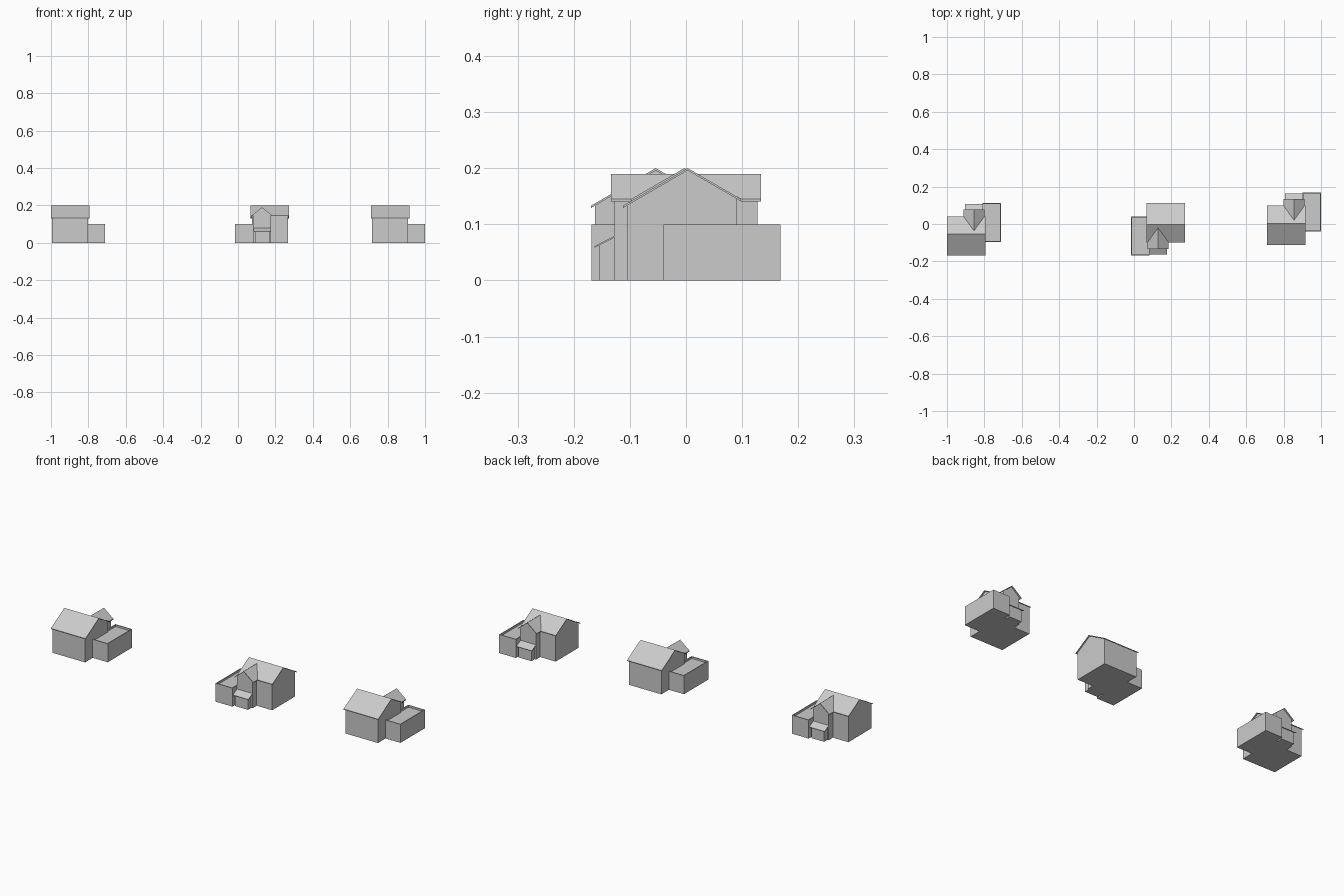
import bpy, bmesh, math
from mathutils import Matrix

if "Cube" in bpy.data.objects:
    bpy.data.objects.remove(bpy.data.objects["Cube"])

ROOF_T = 0.004
SLOPE = 0.58          # main roof pitch
RIDGE = 0.2


def finish(name, bm, place):
    bmesh.ops.recalc_face_normals(bm, faces=bm.faces)
    bm.transform(place)
    me = bpy.data.meshes.new(name)
    bm.to_mesh(me)
    bm.free()
    ob = bpy.data.objects.new(name, me)
    bpy.context.collection.objects.link(ob)
    return ob


def loft(name, ring_a, ring_b, place):
    """Solid between two matching outlines."""
    bm = bmesh.new()
    a = [bm.verts.new(p) for p in ring_a]
    b = [bm.verts.new(p) for p in ring_b]
    bm.faces.new(a)
    bm.faces.new(b)
    n = len(a)
    for i in range(n):
        j = (i + 1) % n
        bm.faces.new((a[i], a[j], b[j], b[i]))
    return finish(name, bm, place)


def along_x(name, profile, x0, x1, place):
    return loft(name, [(x0, y, z) for y, z in profile],
                [(x1, y, z) for y, z in profile], place)


def box(name, x0, x1, y0, y1, z1, place):
    return along_x(name, [(y0, 0), (y1, 0), (y1, z1), (y0, z1)], x0, x1, place)


def main_z(y):
    return RIDGE - SLOPE * abs(y)


def house(tag, x, y, turn):
    place = Matrix.Translation((x, y, 0)) @ Matrix.Rotation(turn, 4, 'Z')

    # Main block with gable ends
    t = ROOF_T * 0.9
    along_x(tag + "_main_walls",
            [(-0.088, 0), (0.108, 0), (0.108, main_z(0.108) - t),
             (0, RIDGE - t), (-0.088, main_z(0.088) - t)], 0.09, 0.284, place)

    # Main roof, longer at the back
    top = [(-0.095, main_z(0.095)), (0, RIDGE), (0.115, main_z(0.115))]
    along_x(tag + "_main_roof",
            top + [(py, pz - ROOF_T) for py, pz in reversed(top)],
            0.083, 0.29, place)

    # Front gable block
    cx, rz, ez = 0.1445, 0.19, 0.145
    half, wall = 0.056, 0.047
    pitch = (rz - ez) / half
    wz = rz - pitch * wall - t
    outline = [(cx - wall, 0), (cx + wall, 0), (cx + wall, wz),
               (cx, rz - t), (cx - wall, wz)]
    loft(tag + "_front_gable_walls", [(px, -0.124, pz) for px, pz in outline],
         [(px, -0.08, pz) for px, pz in outline], place)

    # Front gable roof, cut along the valleys with the main roof
    top = [(cx - half, ez), (cx, rz), (cx + half, ez)]
    ring = top + [(px, pz - ROOF_T) for px, pz in reversed(top)]
    back = [-(RIDGE - pz) / SLOPE for px, pz in top]
    back += back[::-1]
    loft(tag + "_front_gable_roof", [(px, -0.131, pz) for px, pz in ring],
         [(px, b, pz) for (px, pz), b in zip(ring, back)], place)

    # Porch with lean-to roof
    along_x(tag + "_porch", [(-0.152, 0), (-0.122, 0), (-0.122, 0.078),
                             (-0.152, 0.062)], 0.108, 0.184, place)
    along_x(tag + "_porch_roof", [(-0.160, 0.061), (-0.123, 0.080),
                                  (-0.123, 0.077), (-0.160, 0.058)],
            0.099, 0.192, place)

    # Flat-roofed wing with a sunken roof behind a parapet
    bm = bmesh.new()
    bmesh.ops.create_cube(bm, size=1, matrix=Matrix.Translation((0.05, -0.061, 0.05))
                          @ Matrix.Diagonal((0.1, 0.208, 0.1, 1)))
    lid = max(bm.faces, key=lambda f: f.calc_center_median().z)
    bmesh.ops.inset_region(bm, faces=[lid], thickness=0.007)
    floor = bmesh.ops.extrude_face_region(bm, geom=[lid])["geom"]
    bmesh.ops.translate(bm, vec=(0, 0, -0.01),
                        verts=[v for v in floor if isinstance(v, bmesh.types.BMVert)])
    if lid.is_valid:
        bmesh.ops.delete(bm, geom=[lid], context='FACES_ONLY')
    finish(tag + "_flat_wing", bm, place)


# Three copies; the outer two face the other way
house("left_house", -0.711, -0.054, math.pi)
house("middle_house", -0.016, -0.003, 0)
house("right_house", 1.0, 0.003, math.pi)
